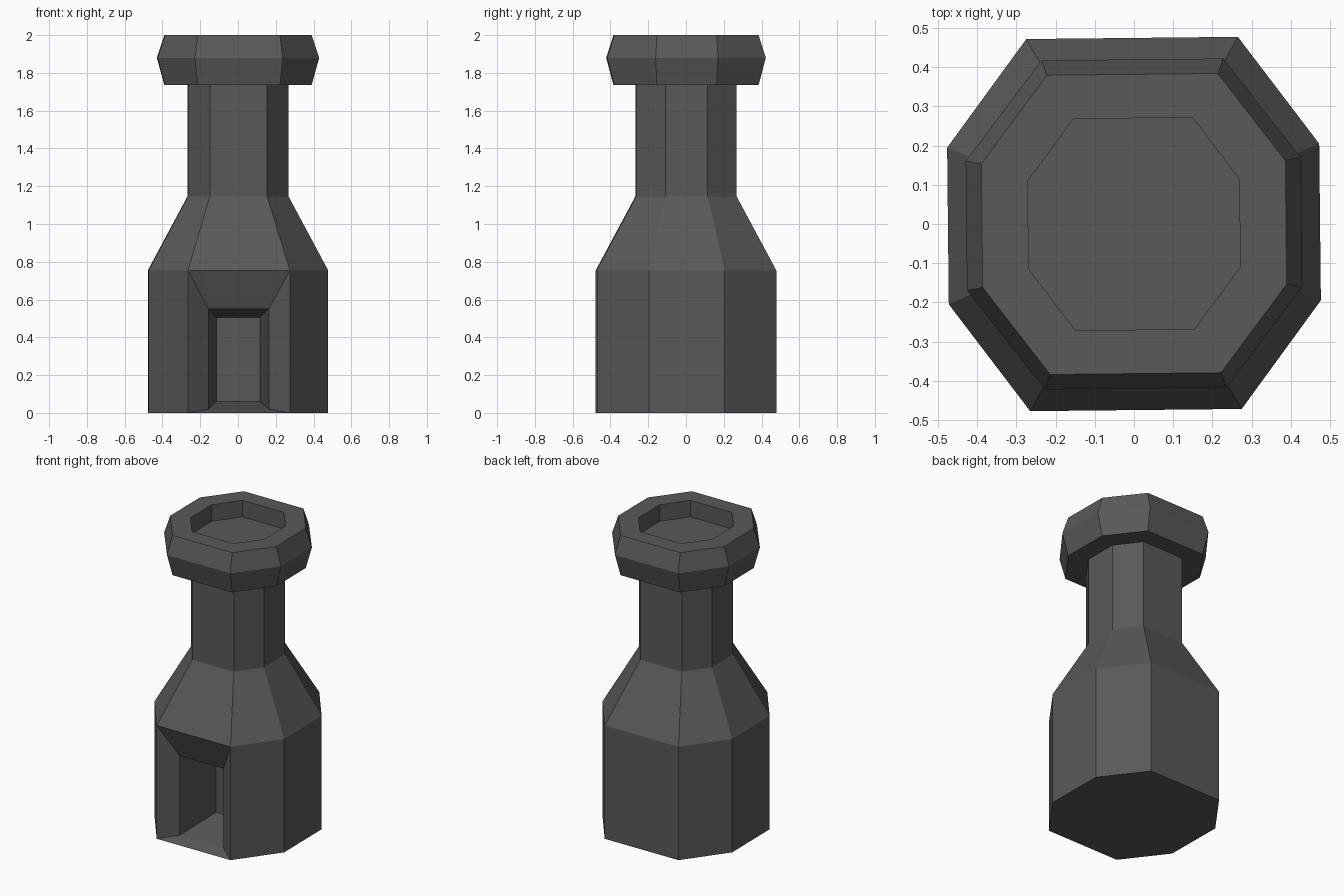
import bpy, bmesh, math
from mathutils import Matrix

if "Cube" in bpy.data.objects:
    bpy.data.objects.remove(bpy.data.objects["Cube"])

dark = bpy.data.materials.new("dark_grey")
dark.diffuse_color = (0.1, 0.1, 0.1, 1)
dark.use_nodes = True
dark.node_tree.nodes["Principled BSDF"].inputs["Base Color"].default_value = dark.diffuse_color


def octagon(z, fx, fy, sx, sy):
    """Front/back corners at (fx, fy), side corners at (sx, sy)."""
    quarter = [(fx, -fy), (sx, -sy), (sx, sy), (fx, fy)]
    pts = quarter + [(-x, -y) for x, y in quarter]
    return [(x, y, z) for x, y in pts]


def bridge(bm, a, b, skip=()):
    n = len(a)
    for i in range(n):
        if i not in skip:
            j = (i + 1) % n
            bm.faces.new((a[i], a[j], b[j], b[i]))


def add_ring(bm, pts):
    return [bm.verts.new(p) for p in pts]


def finish(bm, name):
    # The whole model has a very slight twist about z
    bmesh.ops.rotate(bm, verts=bm.verts, matrix=Matrix.Rotation(math.radians(0.6), 3, 'Z'))
    bmesh.ops.recalc_face_normals(bm, faces=bm.faces)
    mesh = bpy.data.meshes.new(name)
    bm.to_mesh(mesh)
    bm.free()
    mesh.materials.append(dark)
    bpy.context.collection.objects.link(bpy.data.objects.new(name, mesh))


# Body: wide base, sloped shoulder, straight neck (open under the crown)
bm = bmesh.new()
rings = [add_ring(bm, octagon(*r)) for r in (
    (0.0, 0.27, 0.475, 0.475, 0.2),
    (0.755, 0.27, 0.475, 0.475, 0.2),
    (1.145, 0.152, 0.267, 0.267, 0.112),
    (1.735, 0.152, 0.267, 0.267, 0.112))]
bm.faces.new(rings[0])
bridge(bm, rings[0], rings[1], skip=(7,))
bridge(bm, rings[1], rings[2])
bridge(bm, rings[2], rings[3])

# Doorway: the front panel funnels in, then runs deep as a tapered tunnel
frame = [rings[0][7], rings[0][0], rings[1][0], rings[1][7]]
for w, y, z0, z1 in ((0.16, -0.391, 0.02, 0.55), (0.115, -0.065, 0.06, 0.505)):
    inner = add_ring(bm, [(-w, y, z0), (w, y, z0), (w, y, z1), (-w, y, z1)])
    bridge(bm, frame, inner)
    frame = inner
bm.faces.new(frame)
finish(bm, "tower_body")

# Crown: flared collar with a recessed top
bm = bmesh.new()
rings = [add_ring(bm, octagon(*r)) for r in (
    (1.735, 0.152, 0.267, 0.267, 0.112),
    (1.735, 0.218, 0.382, 0.388, 0.158),
    (1.88, 0.232, 0.42, 0.428, 0.165),
    (2.0, 0.218, 0.382, 0.388, 0.158),
    (2.0, 0.152, 0.27, 0.27, 0.112),
    (1.89, 0.152, 0.27, 0.27, 0.112))]
for a, b in zip(rings, rings[1:]):
    bridge(bm, a, b)
bm.faces.new(rings[-1])
finish(bm, "crown")
# Crown is open below where it meets the neck, so check its normals point up
crown = bpy.data.objects["crown"].data
if crown.polygons[-1].normal.z < 0:
    crown.flip_normals()
